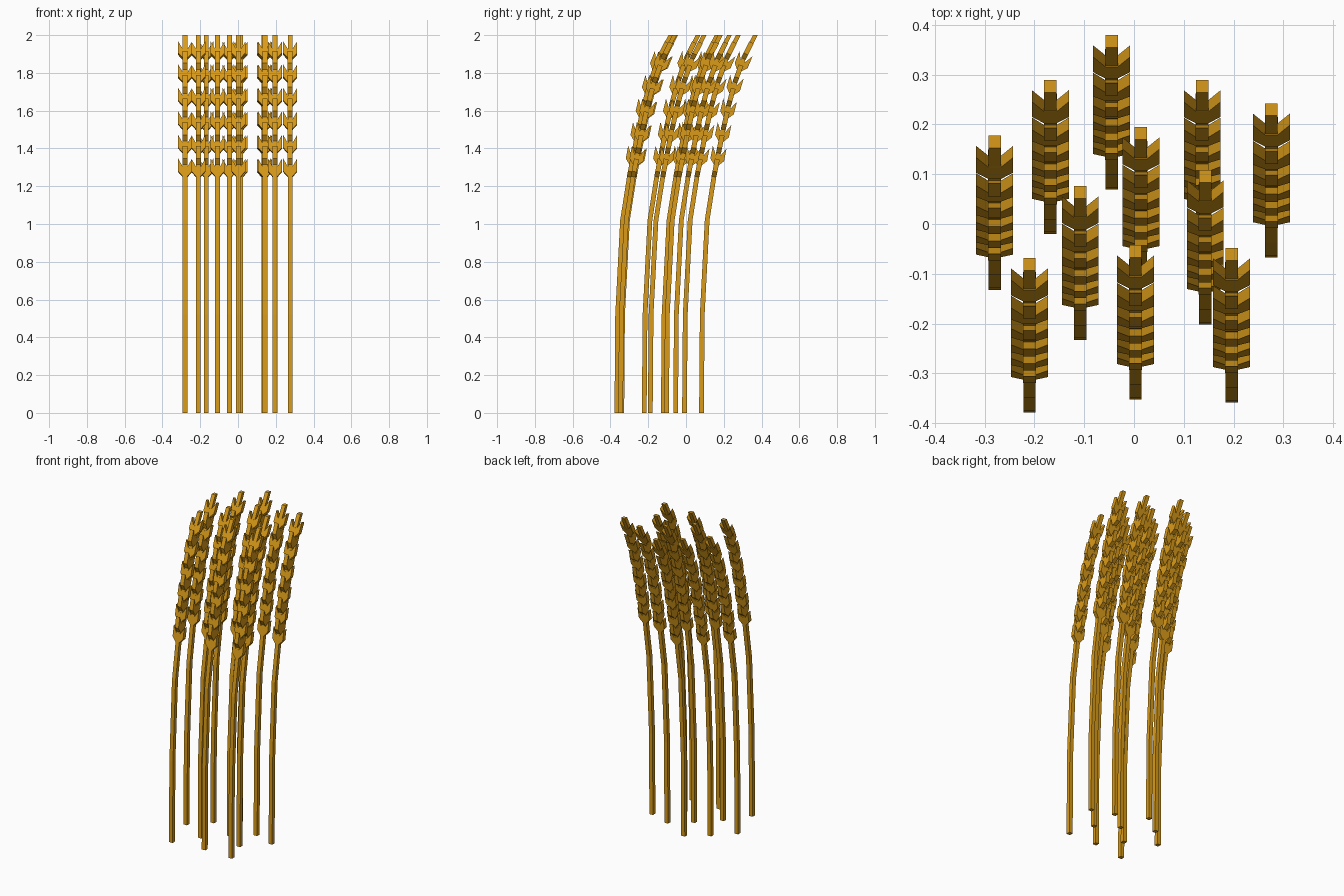
import bpy, bmesh
from mathutils import Vector

if "Cube" in bpy.data.objects:
    bpy.data.objects.remove(bpy.data.objects["Cube"])

mat = bpy.data.materials.new("ripe_straw")
mat.diffuse_color = (0.70, 0.33, 0.01, 1)
mat.use_nodes = True
mat.node_tree.nodes["Principled BSDF"].inputs["Base Color"].default_value = mat.diffuse_color

# stalk path: (height, forward lean)
PATH = [(0, 0), (0.52, 0.004), (1.02, 0.030), (1.25, 0.066), (1.375, 0.090),
        (1.50, 0.115), (1.625, 0.143), (1.75, 0.177), (1.875, 0.222), (2.0, 0.285)]
HALF = 0.0125

# stalk positions on the ground
SPOTS = [(-0.280, -0.120), (-0.168, -0.008), (-0.045, 0.082), (0.137, -0.008),
         (0.276, -0.055), (0.014, -0.103), (-0.108, -0.221), (0.143, -0.189),
         (-0.210, -0.366), (0.003, -0.340), (0.196, -0.346)]

# grain outline: (out from the stalk axis, along the stalk)
GRAIN = [(0, 0), (HALF, 0), (0.037, 0.028), (0.037, 0.096), (HALF, 0.052), (0, 0.052)]


def lean(z):
    for (z0, y0), (z1, y1) in zip(PATH, PATH[1:]):
        if z <= z1:
            return y0 + (y1 - y0) * (z - z0) / (z1 - z0)
    return PATH[-1][1]


def to_mesh(bm, name):
    bmesh.ops.recalc_face_normals(bm, faces=bm.faces)
    me = bpy.data.meshes.new(name)
    bm.to_mesh(me)
    bm.free()
    me.materials.append(mat)
    return me


def stalk_mesh():
    bm = bmesh.new()
    rings = [[bm.verts.new((sx * HALF, y + sy * HALF, z))
              for sx, sy in ((-1, -1), (1, -1), (1, 1), (-1, 1))] for z, y in PATH]
    for a, b in zip(rings, rings[1:]):
        for i in range(4):
            j = (i + 1) % 4
            bm.faces.new((a[i], a[j], b[j], b[i]))
    bm.faces.new(rings[0])
    bm.faces.new(rings[-1])
    return to_mesh(bm, "stalk")


def add_grain(bm, z, out, thick, up):
    base = Vector((0, lean(z), z))
    sides = [[bm.verts.new(base + out * u + up * v + thick * s) for u, v in GRAIN]
             for s in (-0.013, 0.013)]
    bm.faces.new(sides[0])
    bm.faces.new(sides[1])
    n = len(GRAIN)
    for i in range(n):
        j = (i + 1) % n
        bm.faces.new((sides[0][i], sides[0][j], sides[1][j], sides[1][i]))


def ear_mesh():
    # side pairs alternate with front/back pairs up the ear
    bm = bmesh.new()
    for k in range(11):
        z = 1.25 + 0.0625 * k
        up = Vector((0, lean(z + 0.09) - lean(z), 0.09)).normalized()
        side = Vector((1, 0, 0))
        front = up.cross(side)
        out, thick = (side, front) if k % 2 == 0 else (front, side)
        for s in (-1, 1):
            add_grain(bm, z, out * s, thick, up)
    return to_mesh(bm, "ear")


# plant the stalks and ears
parts = {"stalk": stalk_mesh(), "ear": ear_mesh()}
for i, (x, y) in enumerate(SPOTS):
    for name, me in parts.items():
        ob = bpy.data.objects.new(f"{name}_{i + 1}", me)
        ob.location = (x, y, 0)
        bpy.context.collection.objects.link(ob)
